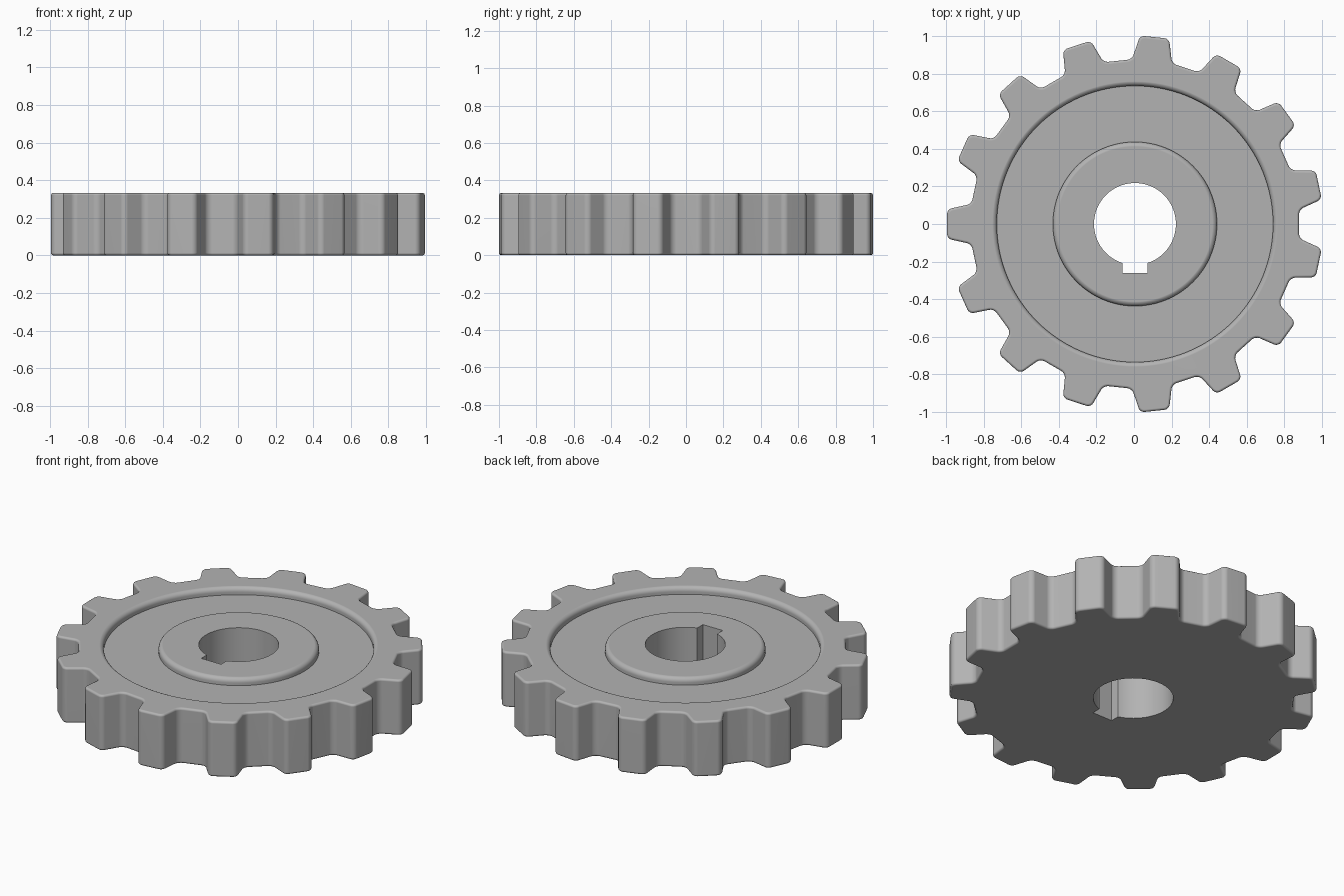
import bpy
import bmesh
import math
from mathutils import Matrix, Vector

TEETH = 15
HEIGHT = 0.333
FLOOR = 0.29
FILLET = 0.027
CENTRE_X = 0.005

cube = bpy.data.objects.get("Cube")
if cube:
    bpy.data.objects.remove(cube, do_unlink=True)

steel = bpy.data.materials.new("plain_grey")
grey = (0.45, 0.45, 0.45, 1.0)
steel.use_nodes = True
steel.diffuse_color = grey
for node in steel.node_tree.nodes:
    if node.type == 'BSDF_PRINCIPLED':
        node.inputs["Base Color"].default_value = grey


def finish(bm, name):
    bmesh.ops.recalc_face_normals(bm, faces=bm.faces[:])
    mesh = bpy.data.meshes.new(name)
    bm.to_mesh(mesh)
    bm.free()
    mesh.materials.append(steel)
    obj = bpy.data.objects.new(name, mesh)
    obj.location.x = CENTRE_X
    bpy.context.collection.objects.link(obj)
    return obj


def prism(name, points, z0, z1, rounding=0.0):
    """Extrude a flat outline, optionally rounding its corners first."""
    bm = bmesh.new()
    bm.faces.new([bm.verts.new((x, y, z0)) for x, y in points])
    if rounding:
        bmesh.ops.bevel(bm, geom=bm.verts[:], offset=rounding, segments=4,
                        profile=0.5, affect='VERTICES', clamp_overlap=True)
    out = bmesh.ops.extrude_face_region(bm, geom=bm.faces[:])
    top = [v for v in out["geom"] if isinstance(v, bmesh.types.BMVert)]
    bmesh.ops.translate(bm, verts=top, vec=(0, 0, z1 - z0))
    return finish(bm, name)


def lathe(name, profile, steps):
    """Revolve a closed profile of (radius, z) points about z."""
    bm = bmesh.new()
    rings = []
    for i in range(steps):
        turn = Matrix.Rotation(math.tau * i / steps, 3, 'Z')
        rings.append([bm.verts.new(turn @ Vector((r, 0, z))) for r, z in profile])
    n = len(profile)
    for i, ring in enumerate(rings):
        after = rings[(i + 1) % steps]
        for j in range(n):
            k = (j + 1) % n
            bm.faces.new((ring[j], after[j], after[k], ring[k]))
    return finish(bm, name)


# Toothed body: one tapered tooth repeated around the centre
tooth = [(0.87, -0.107), (1.0, -0.078), (1.0, 0.078), (0.87, 0.107)]
outline = []
for i in range(TEETH):
    turn = Matrix.Rotation(math.pi + math.tau * i / TEETH, 2)
    outline += [turn @ Vector(p) for p in tooth]
gear = prism("gear_body", outline, 0, HEIGHT, rounding=0.025)
bevel = gear.modifiers.new("edge_rounding", 'BEVEL')
bevel.width = 0.013
bevel.segments = 4
bevel.limit_method = 'ANGLE'
bevel.angle_limit = math.radians(60)
bevel.use_clamp_overlap = False

# Bore with a square keyway at the front
BORE, KEY, KEY_Y = 0.218, 0.066, -0.262
gap = math.asin(KEY / BORE)
start, sweep, steps = -math.pi / 2 + gap, math.tau - 2 * gap, 72
bore_points = [(BORE * math.cos(start + sweep * i / steps),
                BORE * math.sin(start + sweep * i / steps)) for i in range(steps + 1)]
bore_points += [(-KEY, KEY_Y), (KEY, KEY_Y)]
bore = prism("bore_cutter", bore_points, -0.1, HEIGHT + 0.1)

# Ring recess between hub and rim, with rounded lips
lip = HEIGHT + 0.0004
arc = [math.pi / 2 * i / 5 for i in range(6)]
hub_r, rim_r = 0.437, 0.735
hub_lip = [(hub_r - FILLET * (1 - math.cos(a)), lip - FILLET * (1 - math.sin(a))) for a in arc]
rim_lip = [(rim_r + FILLET * (1 - math.cos(a)), lip - FILLET * (1 - math.sin(a))) for a in arc]
profile = ([(hub_r, FLOOR)] + hub_lip + [(hub_r - FILLET, HEIGHT + 0.1),
           (rim_r + FILLET, HEIGHT + 0.1)] + rim_lip[::-1] + [(rim_r, FLOOR)])
recess = lathe("recess_cutter", profile, 128)

# Cut the body, then bake the modifiers and drop the cutters
for cutter in (bore, recess):
    cutter.hide_render = True
    cut = gear.modifiers.new(cutter.name, 'BOOLEAN')
    cut.operation = 'DIFFERENCE'
    cut.solver = 'EXACT'
    cut.object = cutter

bpy.ops.object.select_all(action='DESELECT')
gear.select_set(True)
bpy.context.view_layer.objects.active = gear
for name in [m.name for m in gear.modifiers]:
    bpy.ops.object.modifier_apply(modifier=name)
for cutter in (bore, recess):
    bpy.data.objects.remove(cutter, do_unlink=True)

# Smooth curved areas while flat faces stay flat
bpy.ops.object.shade_smooth_by_angle(angle=math.radians(35))
weighted = gear.modifiers.new("flat_normals", 'WEIGHTED_NORMAL')
weighted.keep_sharp = True
